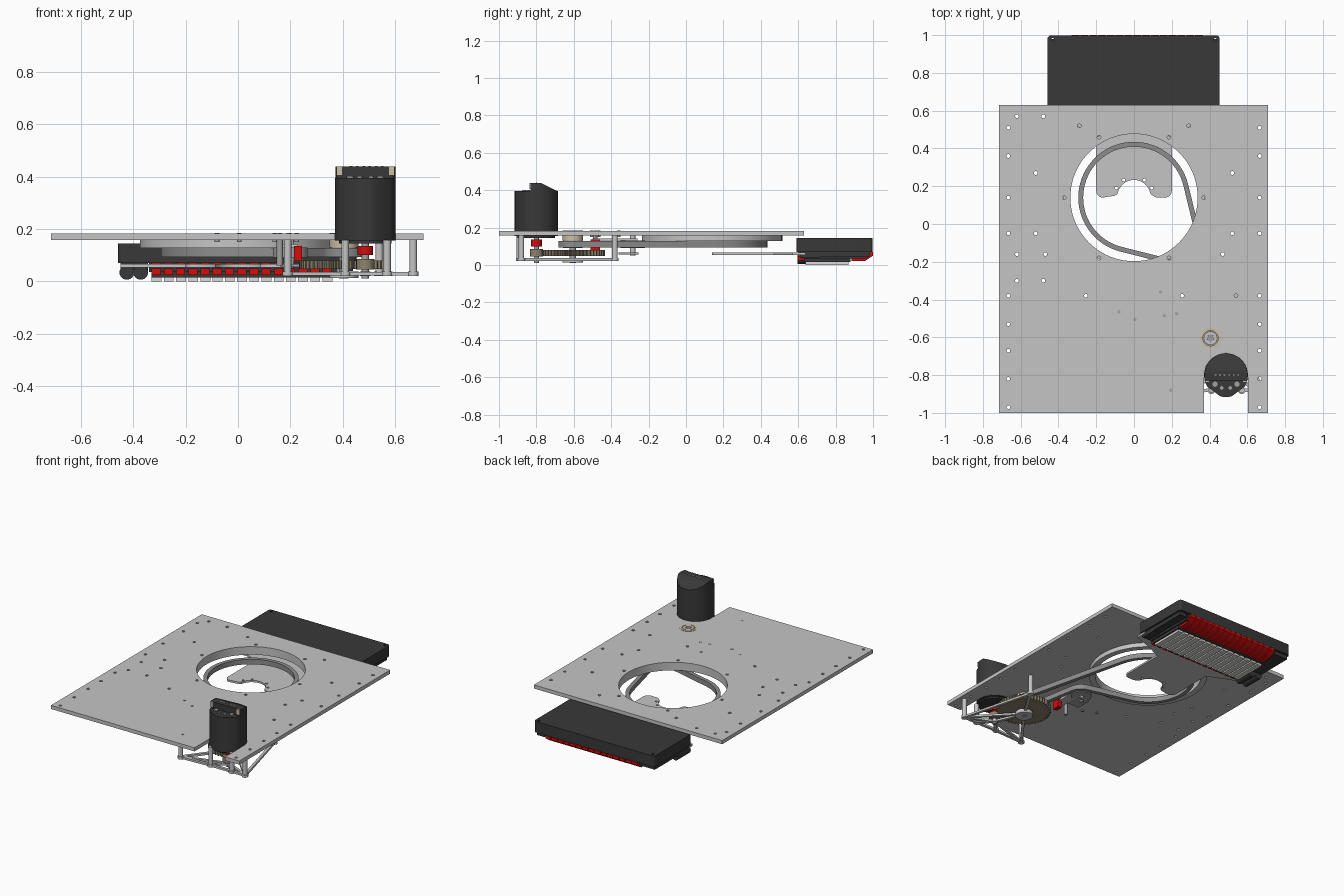
import bpy, bmesh, math
from mathutils import Vector, Matrix

cube = bpy.data.objects.get("Cube")
if cube:
    bpy.data.objects.remove(cube)


def material(name, rgb):
    m = bpy.data.materials.new(name)
    m.use_nodes = True
    m.diffuse_color = (*rgb, 1)
    m.node_tree.nodes["Principled BSDF"].inputs["Base Color"].default_value = (*rgb, 1)
    return m


PLATE = material("light grey metal", (.56, .56, .56))
STEEL = material("mid grey steel", (.36, .36, .37))
BELT = material("belt grey", (.27, .27, .27))
BLACK = material("black plastic", (.04, .04, .04))
RED = material("red plastic", (.65, .004, .004))
WHITE = material("off white plastic", (.72, .72, .7))
BRASS = material("dull bronze", (.27, .23, .15))
TAN = material("tan", (.6, .52, .38))


def finish(name, bm, mat):
    bmesh.ops.remove_doubles(bm, verts=bm.verts, dist=.0001)
    bmesh.ops.recalc_face_normals(bm, faces=bm.faces)
    me = bpy.data.meshes.new(name)
    bm.to_mesh(me)
    bm.free()
    me.materials.append(mat)
    me.shade_smooth()
    me.set_sharp_from_angle(angle=.6)
    ob = bpy.data.objects.new(name, me)
    bpy.context.collection.objects.link(ob)
    return ob


def add_box(bm, x, y, z):
    size = Matrix.Diagonal((x[1] - x[0], y[1] - y[0], z[1] - z[0], 1))
    mid = Matrix.Translation([sum(a) / 2 for a in (x, y, z)])
    bmesh.ops.create_cube(bm, size=1, matrix=mid @ size)


def box(name, x, y, z, mat):
    bm = bmesh.new()
    add_box(bm, x, y, z)
    return finish(name, bm, mat)


def cyl_bm(x, y, r, z0, z1, sides=32):
    bm = bmesh.new()
    bmesh.ops.create_cone(bm, cap_ends=True, segments=sides, radius1=r, radius2=r, depth=z1 - z0,
                          matrix=Matrix.Translation((x, y, (z0 + z1) / 2)))
    return bm


def cyl(name, x, y, r, z0, z1, mat, sides=32):
    return finish(name, cyl_bm(x, y, r, z0, z1, sides), mat)


def arc(x, y, r, a0=0, a1=360, n=48):
    """Points on an arc, both ends included."""
    angles = [math.radians(a0 + (a1 - a0) * i / n) for i in range(n + 1)]
    return [(x + r * math.cos(a), y + r * math.sin(a)) for a in angles]


def circle(x, y, r, n=48):
    return arc(x, y, r, n=n)[:-1]


def flat(name, loops, z0, z1, mat):
    """Extruded plate from an outline followed by its holes."""
    cu = bpy.data.curves.new(name, 'CURVE')
    cu.dimensions, cu.fill_mode, cu.extrude = '2D', 'BOTH', (z1 - z0) / 2
    for pts in loops:
        s = cu.splines.new('POLY')
        s.points.add(len(pts) - 1)
        for p, (x, y) in zip(s.points, pts):
            p.co = (x, y, 0, 1)
        s.use_cyclic_u = True
    tmp = bpy.data.objects.new(name + "_curve", cu)
    bpy.context.collection.objects.link(tmp)
    deps = bpy.context.evaluated_depsgraph_get()
    me = bpy.data.meshes.new_from_object(tmp.evaluated_get(deps))
    bm = bmesh.new()
    bm.from_mesh(me)
    bmesh.ops.translate(bm, verts=bm.verts, vec=(0, 0, (z0 + z1) / 2))
    bpy.data.objects.remove(tmp)
    bpy.data.curves.remove(cu)
    bpy.data.meshes.remove(me)
    return finish(name, bm, mat)


def prism_x(name, x0, x1, yz, mat):
    """Side profile extruded along x."""
    bm = bmesh.new()
    f = bm.faces.new([bm.verts.new((x0, y, z)) for y, z in yz])
    ext = bmesh.ops.extrude_face_region(bm, geom=[f])
    bmesh.ops.translate(bm, verts=[v for v in ext["geom"] if isinstance(v, bmesh.types.BMVert)],
                        vec=(x1 - x0, 0, 0))
    return finish(name, bm, mat)


# Main plate with motor notch, turret opening and drilled holes
MX, MY = .487, -.8
GX, GY = .405, -.605
RING_Y = .14
outline = [(-.715, -1), (MX - .116, -1)] + arc(MX, MY, .116, 180, 0, 24) + \
          [(MX + .116, -1), (.71, -1), (.71, .63), (-.715, .63)]
half = [(.665, y) for y in (.51, .36, .14, -.05, -.38, -.53, -.67, -.82, -.97)]
half += [(.52, .27), (.52, -.05), (.47, -.16), (.255, -.38), (.29, .52), (.185, .46),
         (.185, -.18), (.37, .14)]
drills = [(s * x, y) for x, y in half for s in (1, -1)]
drills += [(-.62, .57), (-.48, .57), (-.62, -.16), (-.62, -.3), (-.48, -.3), (.54, -.38)]
flat("main_plate", [outline, circle(0, RING_Y, .337, 72), circle(GX, GY, .055)] +
     [circle(x, y, .01, 10) for x, y in drills], .157, .182, PLATE)
for x, y in [(.16, -.485), (.225, -.475), (.14, -.36), (-.08, -.465), (.005, -.505), (.195, -.88)]:
    cyl("plate_screw", x, y, .009, .15, .184, STEEL, 12)

# Turret ring under the plate
flat("turret_ring", [circle(0, RING_Y, .375, 72), circle(0, RING_Y, .337, 72)], .127, .157, PLATE)

# Drive belt: signed circles, negative where the belt is pressed inwards
IX, IY = .2, -.285
wheels = [(Vector((0, RING_Y)), .295), (Vector((IX, IY)), -.068), (Vector((GX, GY)), .078)]


def belt_loop(inset):
    c = [(p, r - inset) for p, r in wheels]
    phi = []
    for (p, r), (q, s) in zip(c, c[1:] + c[:1]):
        d = q - p
        phi.append(math.atan2(d.y, d.x) - math.acos((r - s) / d.length))
    pts = []
    for i, (p, r) in enumerate(c):
        sweep = (phi[i] - phi[i - 1]) % math.tau
        if r < 0:
            sweep -= math.tau
        a0 = math.degrees(phi[i - 1])
        pts += arc(p.x, p.y, r, a0, a0 + math.degrees(sweep), 48 if i == 0 else 16)
    return pts


flat("drive_belt", [belt_loop(0), belt_loop(.026)], .093, .127, BELT)
cyl("drive_pulley", GX, GY, .052, .09, .13, STEEL)
cyl("idler_roller", IX, IY, .066, .09, .13, STEEL)
cyl("idler_axle", IX, IY, .015, .05, .157, PLATE, 16)

# Tensioner and sensor bits
box("tensioner_arm", (.17, .23), (-.5, -.26), (.13, .142), PLATE)
box("tensioner_block", (.215, .245), (-.51, -.46), (.08, .135), RED)
box("sensor_board", (.16, .25), (-.36, -.255), (.056, .066), STEEL)
cyl("tensioner_post", .16, -.485, .012, .06, .157, STEEL, 12)

# Gear train
TEETH = 48
gear = []
for i in range(TEETH):
    for k, r in enumerate((.158, .172, .172, .158)):
        a = math.tau * (i + k / 4) / TEETH
        gear.append((GX + r * math.cos(a), GY + r * math.sin(a)))
flat("large_gear", [gear, circle(GX, GY, .02, 24)], .047, .08, BRASS)
cyl("gear_axle", GX, GY, .018, .01, .18, STEEL, 20)
cyl("lower_hub", GX, GY, .055, .012, .038, PLATE)
flat("top_bearing_outer", [circle(GX, GY, .055), circle(GX, GY, .04)], .13, .184, TAN)
flat("top_bearing_inner", [circle(GX, GY, .036), circle(GX, GY, .018)], .13, .184, PLATE)
cyl("pinion", MX, MY, .035, .045, .085, BRASS, 20)
cyl("pinion_collar", MX, MY, .03, .1, .135, RED, 20)
cyl("motor_shaft", MX, MY, .014, .01, .16, STEEL, 16)

# Truss bracket and its standoffs
nodes = [(.19, -.89), (.67, -.88), (.54, -.38), (GX, GY), (MX, MY), (.41, -.88), (.57, -.88)]
links = [(0, 3), (0, 5), (5, 6), (6, 1), (1, 2), (2, 3), (0, 4), (4, 1), (3, 4), (1, 3), (5, 4), (6, 4)]
for a, b in links:
    p, q = Vector(nodes[a]), Vector(nodes[b])
    n = (q - p).orthogonal().normalized() * .009
    flat("bracket_strut", [[tuple(v) for v in (p + n, q + n, q - n, p - n)]], .022, .036, PLATE)
for i, (x, y) in enumerate(nodes):
    cyl("bracket_boss", x, y, .02, .02, .037, PLATE, 20)
    if i not in (3, 4):
        cyl("standoff", x, y, .015, .03, .157, PLATE, 16)

# Motor with flattened front, sloped cap and terminals
bm = cyl_bm(MX, MY, .116, .155, .395, 40)
for s in (-1, 1):
    n = Vector((s * .6, -.8, 0))
    bmesh.ops.bisect_plane(bm, geom=bm.verts[:] + bm.edges[:] + bm.faces[:], clear_outer=True,
                           plane_co=Vector((MX, MY, 0)) + n * .108, plane_no=n)
    bmesh.ops.holes_fill(bm, edges=[e for e in bm.edges if e.is_boundary])
finish("motor_body", bm, BLACK)
cyl("motor_nose", MX, MY, .1, .145, .156, BLACK)
bm = cyl_bm(MX, MY, .115, .39, .438, 40)
for co, no in (((MX, -.832, .4), (0, -1, 0)), ((MX, -.775, .438), (0, .045, .09))):
    bmesh.ops.bisect_plane(bm, geom=bm.verts[:] + bm.edges[:] + bm.faces[:], clear_outer=True,
                           plane_co=co, plane_no=no)
    bmesh.ops.holes_fill(bm, edges=[e for e in bm.edges if e.is_boundary])
finish("motor_cap", bm, BLACK)
for s in (-1, 1):
    xs = sorted((MX + s * .111, MX + s * .088))
    box("cap_label", xs, (-.838, -.831), (.405, .438), TAN)
    cyl("motor_terminal", MX + s * .058, -.848, .014, .39, .402, STEEL, 16)
    cyl("motor_pin", MX + s * .022, -.868, .01, .39, .402, STEEL, 12)
for i in range(6):
    x = MX - .06 + i * .024
    box("cap_vent", (x, x + .01), (-.803, -.797), (.436, .44), TAN)

# Support tongue with arched end
right = [(.2, .47), (.33, .53), (.45, .57), (.45, .64)]
tongue = [(-.1, .15)] + arc(-.165, .175, .035, 270, 180, 6) + [(-x, y) for x, y in right] + \
    right[::-1] + arc(.165, .175, .035, 0, -90, 6) + [(.12, .14), (.1, .15)] + \
    arc(0, .145, .088, 10, 170, 20)
flat("support_tongue", [tongue] + [circle(s * x, y, .008, 10) for s in (1, -1)
     for x, y in ((.093, .19), (.055, .232))], .053, .066, PLATE)

# Control unit housing
cover = []
for x, y, a in ((.435, .98, 0), (-.44, .98, 90), (-.44, .61, 180), (.435, .61, 270)):
    cover += arc(x, y, .018, a, a + 90, 5)
flat("unit_cover", [cover, circle(.43, .975, .009, 10), circle(-.43, .975, .009, 10)], .07, .145, BLACK)
box("unit_core", (-.34, .38), (.615, .97), (.035, .072), BLACK)
for x0, x1 in ((-.45, -.345), (.385, .44)):
    box("unit_end", (x0, x1), (.61, .72), (.04, .072), BLACK)
    box("unit_end_rail", (x0, x1), (.72, .98), (.045, .072), BLACK)
for x in (-.425, -.372):
    bm = bmesh.new()
    bmesh.ops.create_cone(bm, cap_ends=True, segments=24, radius1=.028, radius2=.028, depth=.13,
                          matrix=Matrix.Translation((x, .66, .034)) @ Matrix.Rotation(math.pi / 2, 4, 'X'))
    finish("connector_barrel", bm, BLACK)

# Terminal rows: repeated clips and red levers
N = 15
PITCH = .7 / N
clips, levers = bmesh.new(), bmesh.new()
for i in range(N):
    x = -.33 + i * PITCH
    add_box(clips, (x, x + PITCH * .8), (.64, .87), (0, .018))
    add_box(clips, (x + .008, x + PITCH * .6), (.72, .87), (.018, .045))
    for z in (.024, .062):
        add_box(levers, (x, x + PITCH * .75), (.598, .63), (z, z + .024))
finish("white_clips", clips, WHITE)
finish("front_levers", levers, RED)
box("clip_base", (-.33, .37), (.63, .88), (.015, .037), BLACK)
profile = [(.885, .068), (1, .068), (1, .05), (.955, .02), (.885, .02)]
for i in range(N):
    x = -.33 + i * PITCH
    prism_x("back_lever", x, x + PITCH * .88, profile, RED)
box("back_lever_spine", (-.33, .37), (.89, .985), (.05, .07), BLACK)
